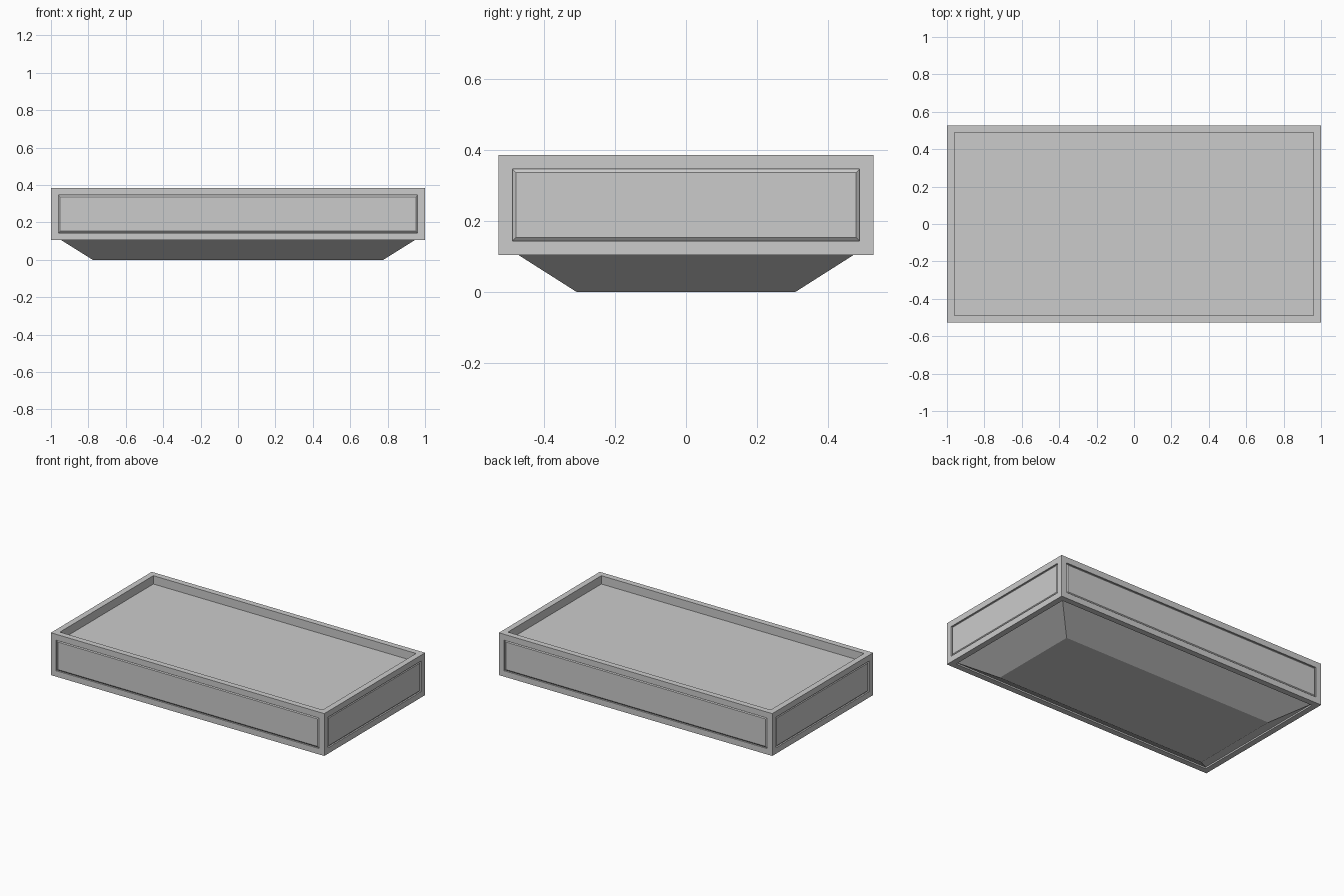
import bpy, bmesh
from mathutils import Vector

if "Cube" in bpy.data.objects:
    bpy.data.objects.remove(bpy.data.objects["Cube"])

HX, HY, Z0, Z1 = 1.0, 0.527, 0.105, 0.385
FRAME = 0.039


def face_towards(bm, axis):
    # outermost face whose normal points along axis
    d = Vector(axis)
    faces = [f for f in bm.faces if f.normal.dot(d) > 0.99]
    return max(faces, key=lambda f: f.calc_center_median().dot(d))


def push(bm, face, offset):
    # extrude one face straight along its normal
    n = face.normal.copy()
    new = bmesh.ops.extrude_discrete_faces(bm, faces=[face])["faces"][0]
    bmesh.ops.translate(bm, verts=new.verts, vec=n * offset)
    bm.normal_update()
    return new


def inset(bm, face, width, depth=0.0):
    bmesh.ops.inset_individual(bm, faces=[face], thickness=width, depth=depth,
                               use_even_offset=True)
    bm.normal_update()
    return face


bm = bmesh.new()
bmesh.ops.create_cube(bm, size=1)
for v in bm.verts:
    v.co = (v.co.x * 2 * HX, v.co.y * 2 * HY, Z0 if v.co.z < 0 else Z1)
bm.normal_update()

# framed side panels: recess, then a bevelled raised field
sides = [face_towards(bm, a) for a in ((1, 0, 0), (-1, 0, 0), (0, 1, 0), (0, -1, 0))]
top, bottom = face_towards(bm, (0, 0, 1)), face_towards(bm, (0, 0, -1))
for f in sides:
    f = push(bm, inset(bm, f, FRAME), -0.01)
    f = inset(bm, f, 0.01)
    for v in f.verts:
        v.co += f.normal * 0.008
    bm.normal_update()

# sunken tray top
push(bm, inset(bm, top, FRAME), -0.055)

# shallow underside recess and tapered base down to the ground
f = push(bm, inset(bm, bottom, FRAME), -0.01)
f = push(bm, f, Z0 + 0.01)
for v in f.verts:
    v.co.x = 0.777 if v.co.x > 0 else -0.777
    v.co.y = 0.307 if v.co.y > 0 else -0.307
    v.co.z = 0

bmesh.ops.recalc_face_normals(bm, faces=bm.faces)
mesh = bpy.data.meshes.new("tray_box")
bm.to_mesh(mesh)
bm.free()
bpy.context.collection.objects.link(bpy.data.objects.new("tray_box", mesh))
